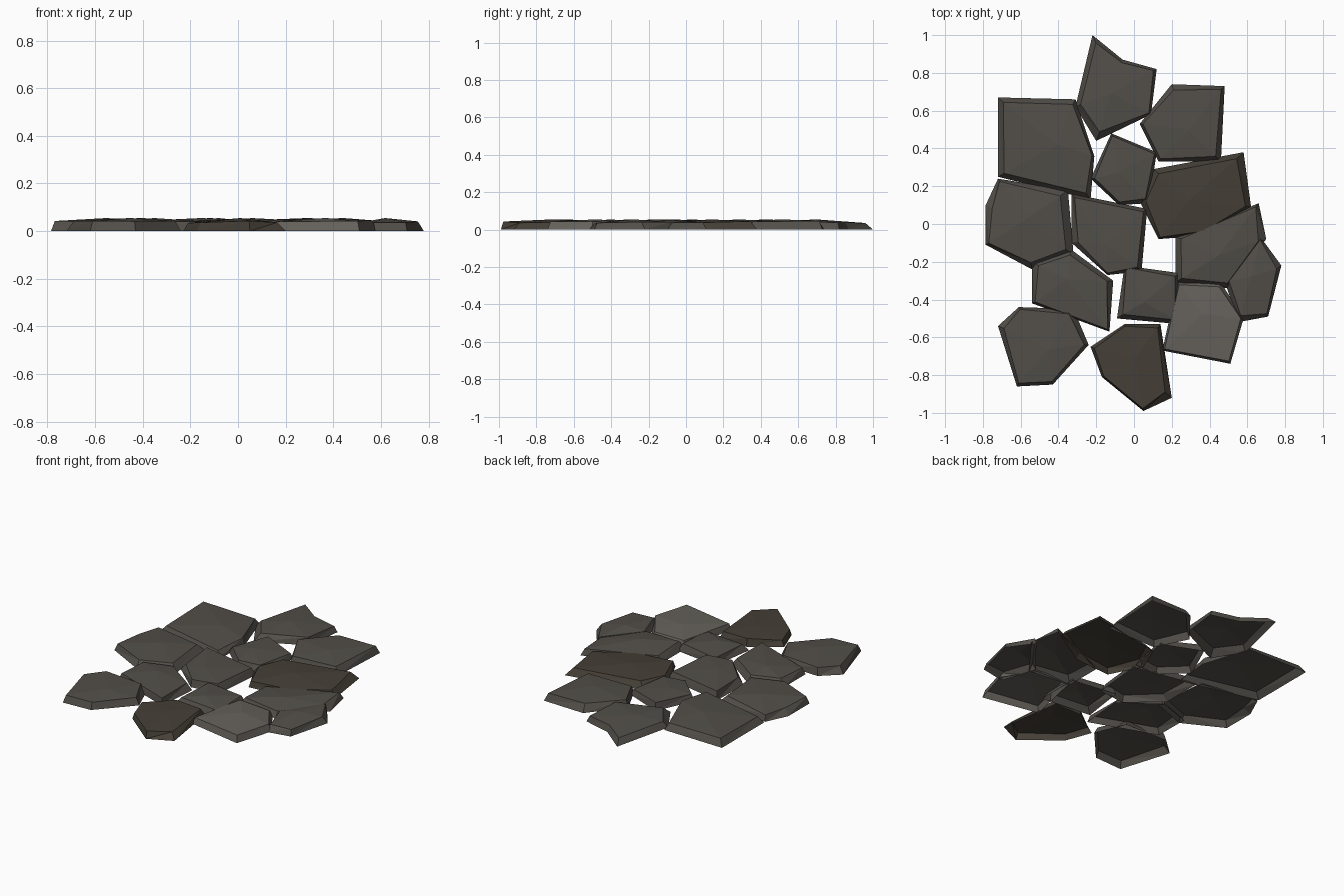
import bpy, bmesh, random
from mathutils import Vector

if "Cube" in bpy.data.objects:
    bpy.data.objects.remove(bpy.data.objects["Cube"])

random.seed(4)

# ground outline of every paving stone, counter-clockwise
STONES = [
    [(-.22, 1), (-.31, .62), (-.2, .44), (.09, .58), (.12, .82), (-.06, .87)],
    [(.2, .74), (.03, .53), (.13, .33), (.46, .33), (.48, .73)],
    [(-.72, .67), (-.72, .25), (-.23, .13), (-.21, .36), (-.31, .66)],
    [(-.12, .48), (-.23, .24), (-.08, .1), (.08, .11), (.12, .38)],
    [(.1, .29), (.03, .12), (.13, -.08), (.38, -.06), (.62, .09), (.58, .38)],
    [(-.72, .24), (-.785, .1), (-.785, -.11), (-.54, -.24), (-.32, -.16), (-.35, .18)],
    [(-.33, .16), (-.33, -.1), (-.14, -.27), (.04, -.25), (.07, .08)],
    [(.22, -.07), (.22, -.31), (.5, -.34), (.7, -.08), (.66, .11)],
    [(.67, -.07), (.48, -.3), (.55, -.52), (.71, -.49), (.78, -.22)],
    [(-.54, -.2), (-.54, -.42), (-.13, -.57), (-.11, -.3), (-.34, -.13)],
    [(-.05, -.22), (-.09, -.5), (.24, -.53), (.24, -.26)],
    [(.23, -.31), (.15, -.67), (.51, -.74), (.58, -.5), (.46, -.31)],
    [(-.61, -.44), (-.72, -.54), (-.62, -.86), (-.43, -.85), (-.24, -.64), (-.32, -.45)],
    [(-.05, -.53), (-.23, -.65), (-.17, -.81), (.05, -.99), (.2, -.92), (.14, -.53)],
]
BROWN, PALE = {4, 13}, {11}


def material(name, color):
    m = bpy.data.materials.new(name)
    m.diffuse_color = (*color, 1)
    m.use_nodes = True
    m.node_tree.nodes["Principled BSDF"].inputs["Base Color"].default_value = m.diffuse_color
    return m


grey = material("grey_stone", (.085, .078, .067))
brown = material("brown_stone", (.060, .050, .038))
pale = material("pale_stone", (.13, .12, .105))


def stone(index, outline):
    """Open-bottomed chipped slab: sloped walls, rough rim, low off-centre peak."""
    bm = bmesh.new()
    ground = [Vector((x, y, 0)) for x, y in outline]
    centre = sum(ground, Vector()) / len(ground)
    base, rim = [], []
    for p in ground:
        base.append(bm.verts.new(p))
        q = centre + (p - centre) * random.uniform(.82, .95)
        q.z = random.uniform(.034, .048)
        rim.append(bm.verts.new(q))
    offset = Vector((random.uniform(-.04, .04), random.uniform(-.04, .04), .055))
    peak = bm.verts.new(centre + offset)
    n = len(ground)
    for i in range(n):
        j = (i + 1) % n
        # wall split into two facets, then one facet up to the peak
        bm.faces.new((base[i], base[j], rim[j]))
        bm.faces.new((base[i], rim[j], rim[i]))
        bm.faces.new((rim[i], rim[j], peak))
    name = f"paving_stone_{index + 1}"
    mesh = bpy.data.meshes.new(name)
    bm.to_mesh(mesh)
    bm.free()
    mesh.materials.append(brown if index in BROWN else pale if index in PALE else grey)
    bpy.context.collection.objects.link(bpy.data.objects.new(name, mesh))


for index, outline in enumerate(STONES):
    stone(index, outline)
